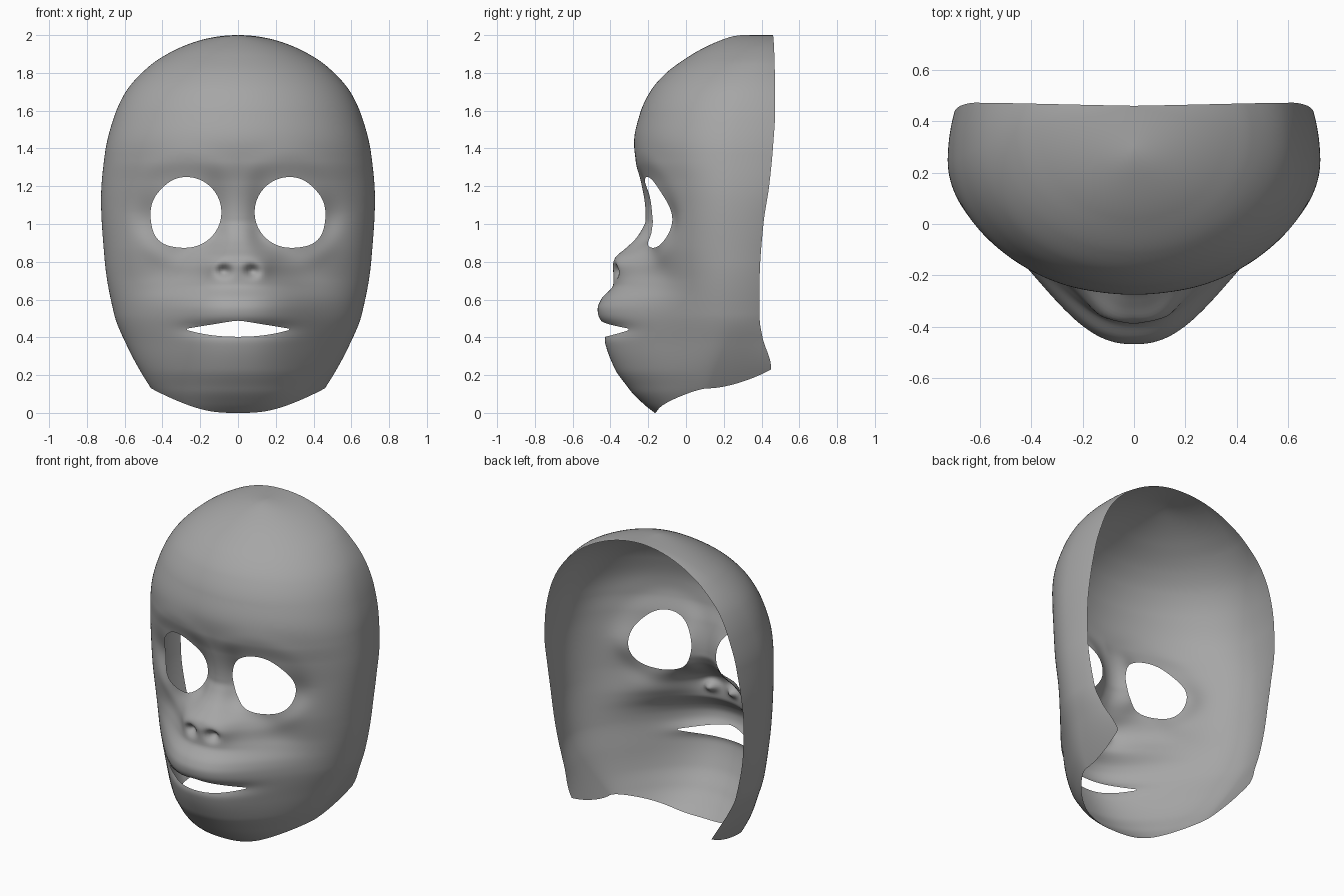
import bpy, bmesh, math
from math import sin, cos, pi, exp, sqrt

if "Cube" in bpy.data.objects:
    bpy.data.objects.remove(bpy.data.objects["Cube"])

ROWS, COLS = 270, 168      # grid resolution, top to bottom and around


def curve(*pts):
    """Smooth monotone curve through (z, value) points, eased towards the crown."""
    p = sorted((sqrt(max(0, 2 - z)), v) for z, v in pts)
    us, vs = [a for a, _ in p], [b for _, b in p]
    d = [(vs[i + 1] - vs[i]) / (us[i + 1] - us[i]) for i in range(len(p) - 1)]
    m = [d[0]] + [2 * a * b / (a + b) if a * b > 0 else 0 for a, b in zip(d, d[1:])] + [d[-1]]

    def f(z):
        u = min(max(sqrt(max(0, 2 - z)), us[0]), us[-1])
        i = 0
        while i < len(d) - 1 and u > us[i + 1]:
            i += 1
        h = us[i + 1] - us[i]
        t = (u - us[i]) / h
        return ((1 + 2 * t) * (1 - t) ** 2 * vs[i] + t * (1 - t) ** 2 * h * m[i]
                + t * t * (3 - 2 * t) * vs[i + 1] + t * t * (t - 1) * h * m[i + 1])
    return f


# Head outline: half width, front profile, start of the straight side, back rim
width = curve((2, 0), (1.98, .172), (1.9, .374), (1.845, .458), (1.69, .60), (1.54, .665),
              (1.37, .705), (1.13, .725), (.8, .705), (.52, .655), (.36, .59), (.13, .46), (0, .35))
front = curve((2, .31), (1.97, .177), (1.89, .02), (1.79, -.115), (1.7, -.19), (1.58, -.245),
              (1.43, -.275), (1.33, -.265), (1.22, -.235), (1.08, -.215), (.88, -.21),
              (.7, -.19), (.5, -.19), (.34, -.165), (.23, -.14), (.125, -.08), (0, -.03))
side_start = curve((2, .45), (1.9, .38), (1.8, .33), (1.6, .28), (1.3, .25), (.5, .24), (.13, .12), (0, .09))
rim = curve((2, .46), (1.6, .472), (1.4, .46), (1.2, .44), (1, .41), (.7, .39), (.5, .39), (.4, .405), (.24, .45), (.1, .43))
# Muzzle: how far it sticks out and how wide it is
muzzle = curve((2, 0), (1.02, 0), (.97, .02), (.92, .055), (.87, .11), (.82, .17), (.77, .19), (.68, .195),
               (.6, .26), (.55, .278), (.45, .265), (.34, .255),
               (.23, .235), (.125, .22), (.045, .175), (0, .135))
muzzle_w = curve((2, .1), (.95, .11), (.87, .17), (.8, .22), (.73, .27), (.66, .33), (.58, .37), (.5, .385), (0, .40))


def blob(x, z, cx, cz, rx, rz):
    return exp(-((x - cx) / rx) ** 2 - ((z - cz) / rz) ** 2)


def relief(x, z):
    """Muzzle, nose, lip, brow and eye socket relief added to the head surface."""
    x = abs(x)
    fade = 1 - min(1, x / max(width(z), 1e-6)) ** 8
    y = -muzzle(z) * exp(-(x / muzzle_w(z)) ** 2.5) * fade
    y += .035 * exp(-(x / .29) ** 4 - ((z - .445) / .04) ** 2)   # lips curling in
    y -= .022 * blob(x, z, .11, .78, .07, .06)         # nose wings
    y += .055 * blob(x, z, .075, .752, .036, .032)     # nostrils
    y += .042 * blob(x, z, .12, 1.04, .06, .15)        # inner sockets
    y += .035 * blob(x, z, .47, 1.02, .09, .11)        # outer sockets
    d = math.hypot(x - .275, z - 1.06)
    if z > 1.06:
        y -= .006 * exp(-((d - .30) / .06) ** 2) * (z - 1.06) / max(d, .01)   # brows
    else:
        y -= .008 * exp(-((d - .27) / .05) ** 2) * (1.06 - z) / max(d, .01)   # eye bags
    return y


def depth(x, z):
    w = max(width(z), 1e-6)
    c = side_start(z)
    return c - (c - front(z)) * sqrt(max(0, 1 - (x / w) ** 2)) + relief(x, z)


def surface(q, v):
    """q runs around the face from -1 to 1, v from the crown to the bottom edge."""
    s, a = (1 if q >= 0 else -1), abs(q)
    ang = min(a / .8, 1) * pi / 2
    k = max(0, (a - .8) / .2)
    bottom = .13 * sin(ang) ** 3 + .1 * k ** 1.7
    z = 2 - (2 - bottom) * v * v
    w, c = width(z), side_start(z)
    if k == 0:
        x = w * sin(ang)
        y = c - (c - front(z)) * cos(ang) + relief(x, z)
    else:
        x = w - .025 * k * k * min(1, w / .5)
        y0 = c + relief(w, z)
        y = y0 + (rim(z) - y0) * k
    return s * x, y, z


# Eye and mouth outlines
EX, EZ = .275, 1.062


def eye_radius(t):
    return .187 + .02 * exp(-((t + pi / 4) / .45) ** 2) - .007 * exp(-((t - pi / 4) / .4) ** 2)


def eye_polar(x, z):
    return math.hypot(abs(x) - EX, z - EZ), math.atan2(z - EZ, abs(x) - EX)


MW = .285


def lips(x):
    t = min(1, abs(x) / MW)
    return .443 - .04 * (1 - t ** 2.2), .443 + .047 * (1 - sqrt(t * t + .004)) + .001


def in_eye(c):
    r, t = eye_polar(c.x, c.z)
    return c.y < .2 and r < eye_radius(t)


def in_mouth(c):
    lo, hi = lips(c.x)
    return c.y < .1 and abs(c.x) < MW and lo < c.z < hi


# Face shell
bm = bmesh.new()
grid = [[bm.verts.new(surface(-1 + 2 * j / COLS, i / ROWS)) for j in range(COLS + 1)]
        for i in range(ROWS + 1)]
for i in range(ROWS):
    for j in range(COLS):
        bm.faces.new((grid[i][j], grid[i + 1][j], grid[i + 1][j + 1], grid[i][j + 1]))

# Cut the openings, then pull their edges onto the exact outlines
for inside in (in_eye, in_mouth):
    gone = [f for f in bm.faces if inside(f.calc_center_median())]
    edge = {v for f in gone for v in f.verts}
    bmesh.ops.delete(bm, geom=gone, context='FACES')
    for v in edge:
        if not v.is_valid:
            continue
        x, z = v.co.x, v.co.z
        if inside is in_eye:
            _, t = eye_polar(x, z)
            r = eye_radius(t)
            x = math.copysign(EX + r * cos(t), x)
            z = EZ + r * sin(t)
        elif abs(x) < MW:
            z = min(lips(x), key=lambda e: abs(e - z))
        v.co = (x, depth(x, z), z)

bmesh.ops.remove_doubles(bm, verts=bm.verts, dist=.0003)
for f in bm.faces:
    f.smooth = True
mesh = bpy.data.meshes.new("face_mask")
bm.to_mesh(mesh)
bm.free()
mask = bpy.data.objects.new("face_mask", mesh)
bpy.context.collection.objects.link(mask)

# Dark grey surface
grey = bpy.data.materials.new("dark_grey")
grey.diffuse_color = (.38, .38, .38, 1)
grey.use_nodes = True
grey.node_tree.nodes["Principled BSDF"].inputs["Base Color"].default_value = grey.diffuse_color
mesh.materials.append(grey)
